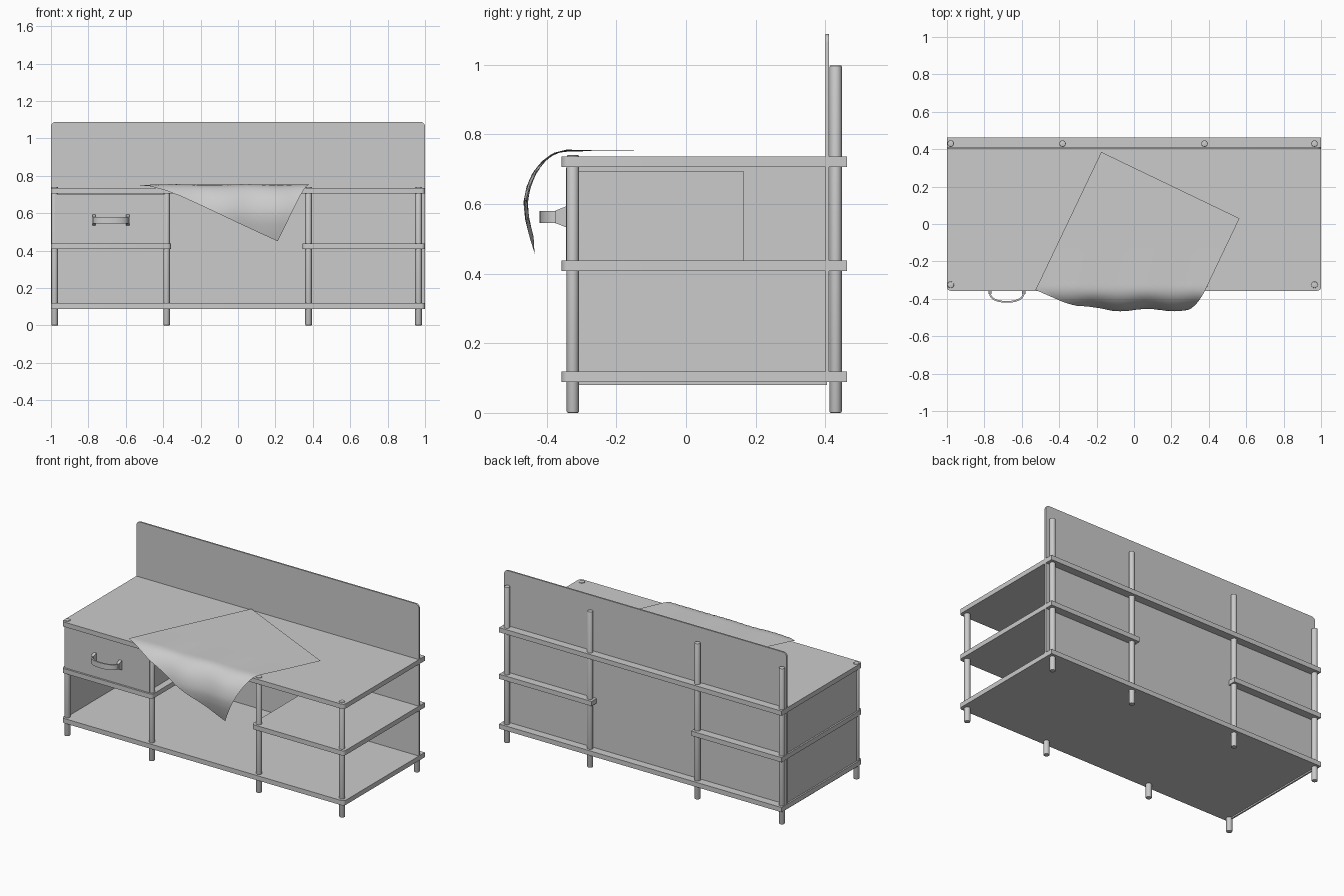
import bpy, bmesh, math
from mathutils import Vector

cube = bpy.data.objects.get("Cube")
if cube:
    bpy.data.objects.remove(cube, do_unlink=True)

# Single painted finish
grey = bpy.data.materials.new("light_grey")
grey.use_nodes = True
grey.diffuse_color = (0.6, 0.6, 0.6, 1)
grey.node_tree.nodes["Principled BSDF"].inputs["Base Color"].default_value = grey.diffuse_color


def finish(name, bm, smooth=False):
    mesh = bpy.data.meshes.new(name)
    bm.to_mesh(mesh)
    bm.free()
    obj = bpy.data.objects.new(name, mesh)
    bpy.context.collection.objects.link(obj)
    mesh.materials.append(grey)
    if smooth:
        bpy.ops.object.select_all(action='DESELECT')
        obj.select_set(True)
        bpy.context.view_layer.objects.active = obj
        bpy.ops.object.shade_smooth_by_angle(angle=math.radians(35))
    return obj


def box(name, x, y, z, radius=0, rounded=None):
    """Box between (min, max) pairs; edges whose midpoint passes the rule get rounded."""
    bm = bmesh.new()
    bmesh.ops.create_cube(bm, size=1)
    for v in bm.verts:
        v.co = [r[0] + (c + 0.5) * (r[1] - r[0]) for r, c in zip((x, y, z), v.co)]
    if radius:
        edges = [e for e in bm.edges if rounded(*[a.co for a in e.verts])]
        bmesh.ops.bevel(bm, geom=edges, offset=radius, segments=5, profile=0.5, affect='EDGES')
    return finish(name, bm, smooth=radius > 0)


# Shelves, with rounded front corners
DEPTH = (-0.357, 0.462)
front_upright = lambda a, b: abs(a.z - b.z) > 0.01 and a.y < 0
for name, x, z in [("bottom_shelf", (-1, 1), 0.089), ("table_top", (-1, 1), 0.706),
                   ("right_middle_shelf", (-1, -0.359), 0.408),
                   ("left_middle_shelf", (0.345, 1), 0.408)]:
    box(name, x, DEPTH, (z, z + 0.03), 0.02, front_upright)

# Back board with rounded top corners, and the closed side
box("back_board", (-1, 1), (0.401, 0.411), (0.09, 1.088), 0.025,
    lambda a, b: abs(a.y - b.y) > 0.005 and a.z > 0.5)
box("side_panel", (-0.99, -0.98), (-0.31, 0.405), (0.08, 0.72))

# Round posts
for row, y, height in [("front", -0.325, 0.741), ("back", 0.43, 0.998)]:
    for i, x in enumerate((-0.98, -0.382, 0.377, 0.965)):
        bm = bmesh.new()
        bmesh.ops.create_cone(bm, cap_ends=True, segments=24, radius1=0.0175,
                              radius2=0.0175, depth=height)
        rims = [e for e in bm.edges if abs(e.verts[0].co.z - e.verts[1].co.z) < 0.01]
        bmesh.ops.bevel(bm, geom=rims, offset=0.004, segments=2, profile=0.5, affect='EDGES')
        bmesh.ops.translate(bm, verts=bm.verts, vec=(x, y, height / 2))
        finish(f"{row}_post_{i + 1}", bm, True)

# Drawer: front, sides, back and floor
LOW, HIGH = 0.438, 0.695
box("drawer_front", (-0.982, -0.385), (-0.345, -0.32), (LOW, 0.704))
box("drawer_side_outer", (-0.96, -0.948), (-0.32, 0.165), (LOW, HIGH))
box("drawer_side_inner", (-0.415, -0.403), (-0.32, 0.165), (LOW, HIGH))
box("drawer_back", (-0.948, -0.415), (0.153, 0.165), (LOW, HIGH))
box("drawer_floor", (-0.948, -0.415), (-0.32, 0.153), (LOW, 0.45))

# Drawer handle: bowed strap swept between two flared mounts
HX, HZ, HALF = -0.68, 0.563, 0.086
bm = bmesh.new()
rings = []
for i in range(21):
    a = math.pi * i / 20
    c, s = math.cos(a), math.sin(a)
    ring = []
    for grow, dz in ((0, -0.017), (0, 0.017), (0.009, 0.017), (0.009, -0.017)):
        bow = (0.052 + grow) * s ** 0.7 if s > 1e-6 else 0
        ring.append(bm.verts.new((HX - (HALF + grow) * c, -0.36 - bow, HZ + dz)))
    rings.append(ring)
for r, q in zip(rings, rings[1:]):
    for k in range(4):
        bm.faces.new((r[k], r[(k + 1) % 4], q[(k + 1) % 4], q[k]))
bm.faces.new(rings[0])
bm.faces.new(rings[-1])
bmesh.ops.recalc_face_normals(bm, faces=bm.faces)
finish("drawer_handle", bm, True)
for side, x in (("right", HX - HALF - 0.004), ("left", HX + HALF + 0.004)):
    bm = bmesh.new()
    bmesh.ops.create_cube(bm, size=1)
    for v in bm.verts:
        tall = 0.031 if v.co.y > 0 else 0.018
        v.co = (x + v.co.x * 0.018, -0.342 if v.co.y > 0 else -0.375,
                HZ + math.copysign(tall, v.co.z))
    finish(f"handle_mount_{side}", bm)

# Square cloth lying at an angle, draped over the front edge
CORNER, ALONG, DOWN = Vector((-0.175, 0.385)), Vector((0.739, -0.355)), Vector((-0.352, -0.738))
DRAPE = [(-0.34, 0.755), (-0.38, 0.745), (-0.41, 0.722), (-0.435, 0.69), (-0.452, 0.65),
         (-0.461, 0.605), (-0.456, 0.555), (-0.442, 0.5), (-0.426, 0.45)]


def hang(length):
    """Point on the drape profile at a given length past the edge."""
    for p, q in zip(DRAPE, DRAPE[1:]):
        p, q = Vector(p), Vector(q)
        step = (q - p).length
        if length <= step or q == Vector(DRAPE[-1]):
            return p + (q - p) * (length / step)
        length -= step


N = 40
bm = bmesh.new()
grid = []
for i in range(N + 1):
    row = []
    for j in range(N + 1):
        p = CORNER + ALONG * (i / N) + DOWN * (j / N)
        y, z = p.y, 0.753
        over = DRAPE[0][0] - y
        if over > 0:
            y, z = hang(over)
            y += 0.006 * math.sin(p.x * 22) * min(1, over * 8)
        z += 0.002 * math.sin(p.x * 17 + 1) * max(0, 1 - abs(over) * 5)
        row.append(bm.verts.new((p.x, y, z)))
    grid.append(row)
for i in range(N):
    for j in range(N):
        bm.faces.new((grid[i][j], grid[i][j + 1], grid[i + 1][j + 1], grid[i + 1][j]))
finish("draped_cloth", bm, True)
